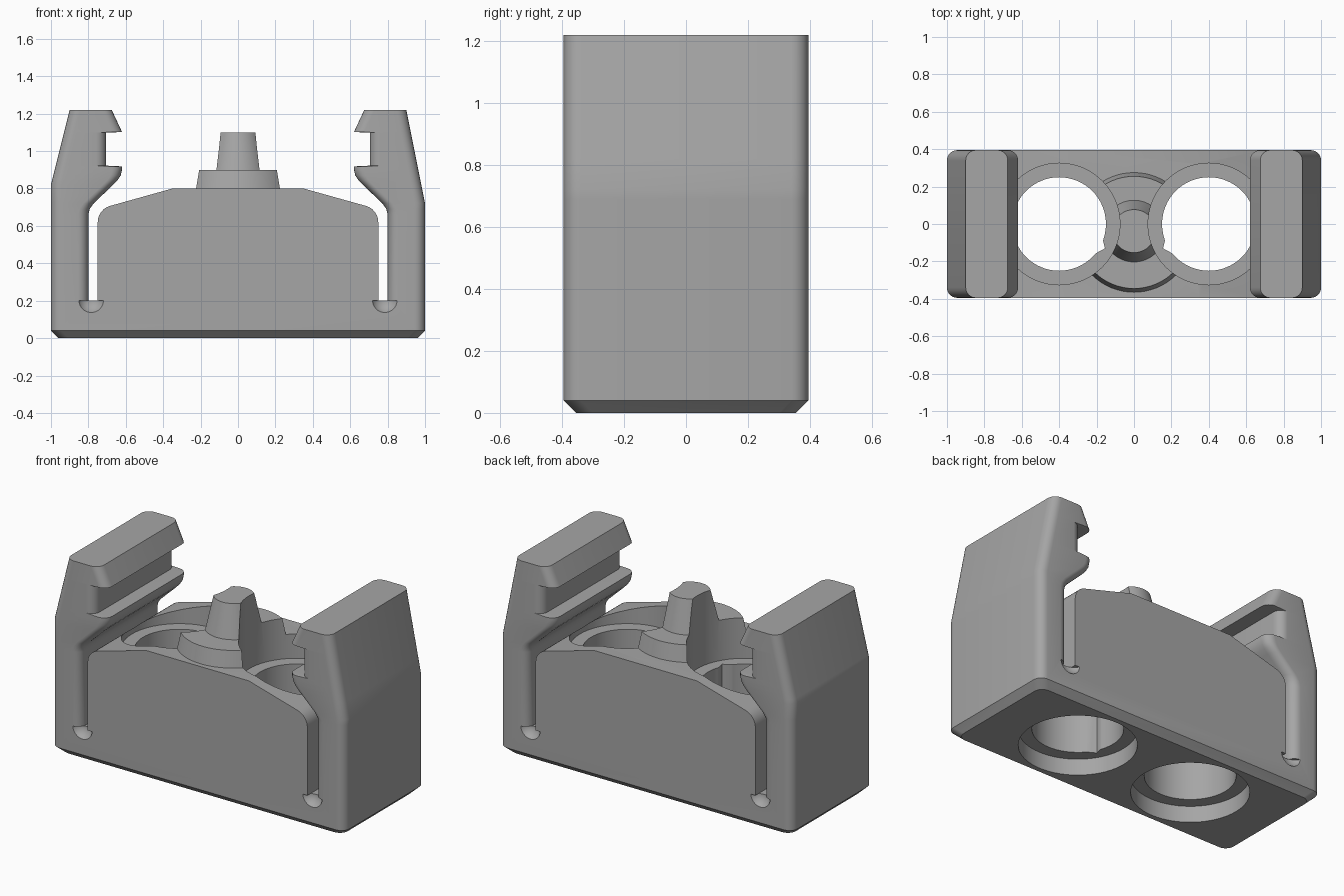
import bpy, bmesh, math

if "Cube" in bpy.data.objects:
    bpy.data.objects.remove(bpy.data.objects["Cube"], do_unlink=True)

grey = bpy.data.materials.new("light_grey_plastic")
grey.use_nodes = True
grey.diffuse_color = (0.38, 0.38, 0.38, 1)
grey.node_tree.nodes["Principled BSDF"].inputs["Base Color"].default_value = (0.38, 0.38, 0.38, 1)

HALF_Y = 0.395
FILLET = 0.055


def finish(name, bm):
    bmesh.ops.recalc_face_normals(bm, faces=bm.faces[:])
    mesh = bpy.data.meshes.new(name)
    bm.to_mesh(mesh)
    bm.free()
    mesh.materials.append(grey)
    ob = bpy.data.objects.new(name, mesh)
    bpy.context.scene.collection.objects.link(ob)
    return ob


def combine(target, other, operation):
    """Apply a boolean and remove the helper object."""
    other.hide_render = True
    mod = target.modifiers.new(operation, 'BOOLEAN')
    mod.operation, mod.solver, mod.object = operation, 'EXACT', other
    bpy.ops.object.select_all(action='DESELECT')
    bpy.context.view_layer.objects.active = target
    target.select_set(True)
    bpy.ops.object.modifier_apply(modifier=mod.name)
    bpy.data.objects.remove(other, do_unlink=True)


def loft(name, sections, steps=6):
    """Skin rounded rectangles given as (z, x0, x1, half depth)."""
    bm = bmesh.new()
    rings = []
    for z, x0, x1, hy in sections:
        x0, x1 = min(x0, x1), max(x0, x1)
        ring = []
        for k, (cx, cy) in enumerate(((x1, hy), (x0, hy), (x0, -hy), (x1, -hy))):
            cx += FILLET if cx == x0 else -FILLET
            cy -= math.copysign(FILLET, cy)
            for i in range(steps + 1):
                a = math.pi / 2 * (k + i / steps)
                ring.append(bm.verts.new((cx + FILLET * math.cos(a), cy + FILLET * math.sin(a), z)))
        rings.append(ring)
    n = len(rings[0])
    for lo, hi in zip(rings, rings[1:]):
        for i in range(n):
            j = (i + 1) % n
            bm.faces.new((lo[i], lo[j], hi[j], hi[i]))
    bm.faces.new(rings[0])
    bm.faces.new(rings[-1])
    return finish(name, bm)


def extrude(name, points, vector, place):
    bm = bmesh.new()
    face = bm.faces.new([bm.verts.new(place(*p)) for p in points])
    new = bmesh.ops.extrude_face_region(bm, geom=[face])["geom"]
    bmesh.ops.translate(bm, vec=vector, verts=[v for v in new if isinstance(v, bmesh.types.BMVert)])
    return finish(name, bm)


def cone(name, x, y, z0, z1, r0, r1):
    bm = bmesh.new()
    bmesh.ops.create_cone(bm, cap_ends=True, segments=64, radius1=r0, radius2=r1, depth=z1 - z0)
    bmesh.ops.translate(bm, vec=(x, y, (z0 + z1) / 2), verts=bm.verts[:])
    return finish(name, bm)


# Base with chamfered foot
base = loft("clip_body", [(0, -0.96, 0.96, 0.355), (0.04, -1, 1, HALF_Y), (0.2, -1, 1, HALF_Y)])

# Soft hollows below the slots
for sx in (-1, 1):
    for sy in (-1, 1):
        bm = bmesh.new()
        bmesh.ops.create_uvsphere(bm, u_segments=32, v_segments=17, radius=0.075)
        bmesh.ops.translate(bm, vec=(sx * 0.785, sy * 0.43, 0.203), verts=bm.verts[:])
        combine(base, finish("hollow_cutter", bm), 'DIFFERENCE')

# Centre block with sloping shoulders and rounded corners
half = [(0.75, 0.2)]
for i in range(7):
    a = math.radians(75) * i / 6
    half.append((0.66 + 0.09 * math.cos(a), 0.62 + 0.09 * math.sin(a)))
half.append((0.35, 0.8))
outline = half + [(-x, z) for x, z in reversed(half)]
centre = extrude("centre_block", outline, (0, 2 * HALF_Y, 0), lambda x, z: (x, -HALF_Y, z))

# Tapered boss and peg on top
combine(centre, cone("boss", 0, -0.045, 0.7, 0.9, 0.34, 0.30), 'UNION')
combine(centre, cone("peg", 0, -0.038, 0.8, 1.1, 0.19, 0.115), 'UNION')
for sx in (-1, 1):
    combine(centre, cone("top_recess_cutter", sx * 0.4, 0, 0.65, 1.3, 0.325, 0.325), 'DIFFERENCE')
combine(base, centre, 'UNION')

# Through holes, lower recesses and small side notches
notch = [(0.15, 0), (0.165, -0.09), (0.155, -0.13), (0.21, -0.16), (0.3, 0)]
for sx in (-1, 1):
    combine(base, cone("hole_cutter", sx * 0.4, 0, -0.1, 1.3, 0.25, 0.25), 'DIFFERENCE')
    combine(base, cone("lower_recess_cutter", sx * 0.4, 0, -0.1, 0.1, 0.325, 0.325), 'DIFFERENCE')
    cutter = extrude("notch_cutter", notch, (0, 0, 0.64), lambda x, y: (sx * x, y, 0.06))
    combine(base, cutter, 'DIFFERENCE')

# Side arms with hooked inner faces; the outer slope starts at a different height on each
inner = [(0.2, 0.8), (0.66, 0.8), (0.69, 0.793), (0.72, 0.772), (0.82, 0.667), (0.845, 0.643),
         (0.87, 0.627), (0.9, 0.62), (0.918, 0.62), (0.922, 0.705), (1.098, 0.705),
         (1.102, 0.62), (1.22, 0.675)]
for sx, knee in ((-1, 0.82), (1, 0.72)):
    rows = [(z, sx * x, sx * (1 - 0.1 * max(0, z - knee) / (1.22 - knee)), HALF_Y) for z, x in inner]
    combine(base, loft("side_arm", rows), 'UNION')

bpy.ops.object.select_all(action='DESELECT')
bpy.context.view_layer.objects.active = base
base.select_set(True)
bpy.ops.object.shade_smooth_by_angle(angle=math.radians(28))
